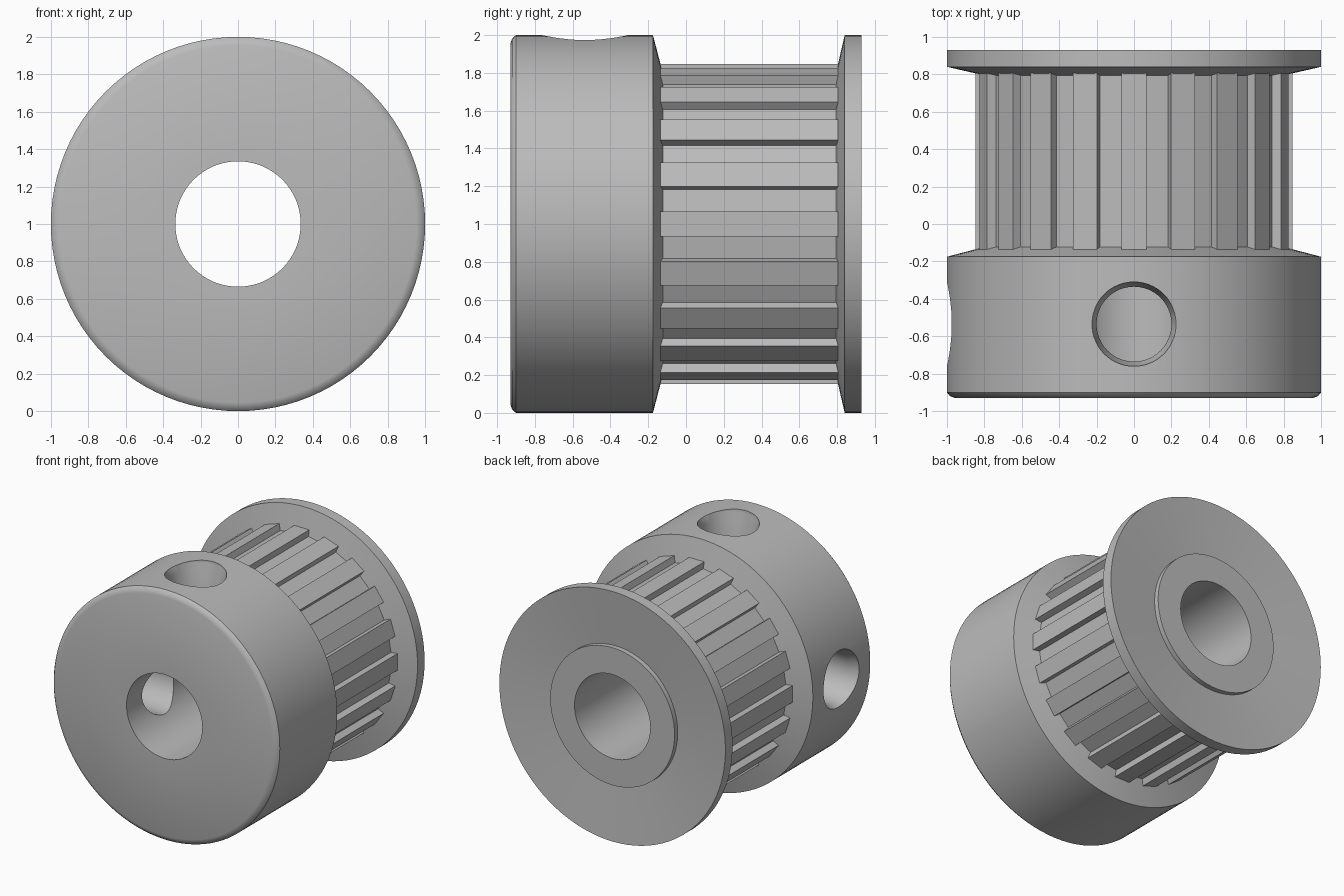
import bpy
import bmesh
from math import pi, radians, cos, sin
from mathutils import Matrix, Vector

cube = bpy.data.objects.get("Cube")
if cube:
    bpy.data.objects.remove(cube)

# Single flat metal colour
metal = bpy.data.materials.new("grey_metal")
metal.use_nodes = True
grey = (0.5, 0.5, 0.5, 1)
metal.diffuse_color = grey
metal.node_tree.nodes["Principled BSDF"].inputs["Base Color"].default_value = grey

# The pulley axis runs front to back through the middle height
AXIS = Matrix.Translation((0, 0, 1)) @ Matrix.Rotation(-pi / 2, 4, 'X')
BORE = 0.335


def finish(name, bm, matrix):
    bmesh.ops.transform(bm, matrix=matrix, verts=bm.verts)
    mesh = bpy.data.meshes.new(name)
    bm.to_mesh(mesh)
    bm.free()
    mesh.materials.append(metal)
    obj = bpy.data.objects.new(name, mesh)
    bpy.context.collection.objects.link(obj)
    return obj


def lathe(name, profile, matrix, closed=True, steps=96):
    """Spin (radius, height) points around local z."""
    bm = bmesh.new()
    verts = [bm.verts.new((r, 0, h)) for r, h in profile]
    edges = [bm.edges.new(pair) for pair in zip(verts, verts[1:])]
    if closed:
        edges.append(bm.edges.new((verts[-1], verts[0])))
    bmesh.ops.spin(bm, geom=verts + edges, cent=(0, 0, 0), axis=(0, 0, 1),
                   angle=2 * pi, steps=steps, use_merge=True)
    bmesh.ops.remove_doubles(bm, verts=bm.verts, dist=1e-5)
    bmesh.ops.recalc_face_normals(bm, faces=bm.faces)
    return finish(name, bm, matrix)


def activate(obj):
    bpy.ops.object.select_all(action='DESELECT')
    obj.select_set(True)
    bpy.context.view_layer.objects.active = obj


# Hub with rounded front rim and bevelled back
hub = lathe("hub", [(BORE, -0.93), (0.955, -0.93), (0.983, -0.92), (1, -0.9),
                    (1, -0.175), (0.79, -0.12), (0.77, -0.16), (BORE, -0.16)], AXIS)

# Set screw holes: one on top, one on the right side, both reaching the bore
hole = [(0, 0.1), (0.2, 0.1), (0.2, 0.92), (0.225, 0.975), (0.225, 1.2), (0, 1.2)]
for angle in (0, -pi / 2):
    place = Matrix.Translation((0, -0.535, 1)) @ Matrix.Rotation(angle, 4, 'Y')
    cutter = lathe("screw_hole_cutter", hole, place, closed=False, steps=64)
    cutter.hide_render = True
    cut = hub.modifiers.new("screw_hole", 'BOOLEAN')
    cut.operation = 'DIFFERENCE'
    cut.solver = 'EXACT'
    cut.object = cutter
    activate(hub)
    bpy.ops.object.modifier_apply(modifier=cut.name)
    bpy.data.objects.remove(cutter)

# Back flange: dished disc, raised centre boss and the bore sleeve
flange = lathe("flange_and_sleeve", [
    (BORE, -0.16), (BORE, 0.93), (0.55, 0.93), (0.55, 0.89), (1, 0.93),
    (1, 0.84), (0.79, 0.792), (0.77, 0.83), (0.5, 0.83), (0.5, -0.16)], AXIS)

# Toothed barrel: straight-sided flat teeth
TEETH, TIP, HALF, DEPTH = 20, 0.85, radians(4.5), 0.05
bm = bmesh.new()
outline = []
for i in range(TEETH):
    a = 2 * pi * i / TEETH
    x, w = TIP * cos(HALF), TIP * sin(HALF)
    for p in ((x - DEPTH, -w), (x, -w), (x, w), (x - DEPTH, w)):
        outline.append(Matrix.Rotation(a, 3, 'Z') @ Vector((*p, -0.15)))
low = [bm.verts.new(p) for p in outline]
high = [bm.verts.new(p + Vector((0, 0, 0.97))) for p in outline]
for i in range(len(low)):
    j = (i + 1) % len(low)
    bm.faces.new((low[i], low[j], high[j], high[i]))
finish("toothed_barrel", bm, AXIS)

# Smooth the round parts, keeping crisp edges
for obj in (hub, flange):
    activate(obj)
    bpy.ops.object.shade_smooth_by_angle(angle=radians(35))
